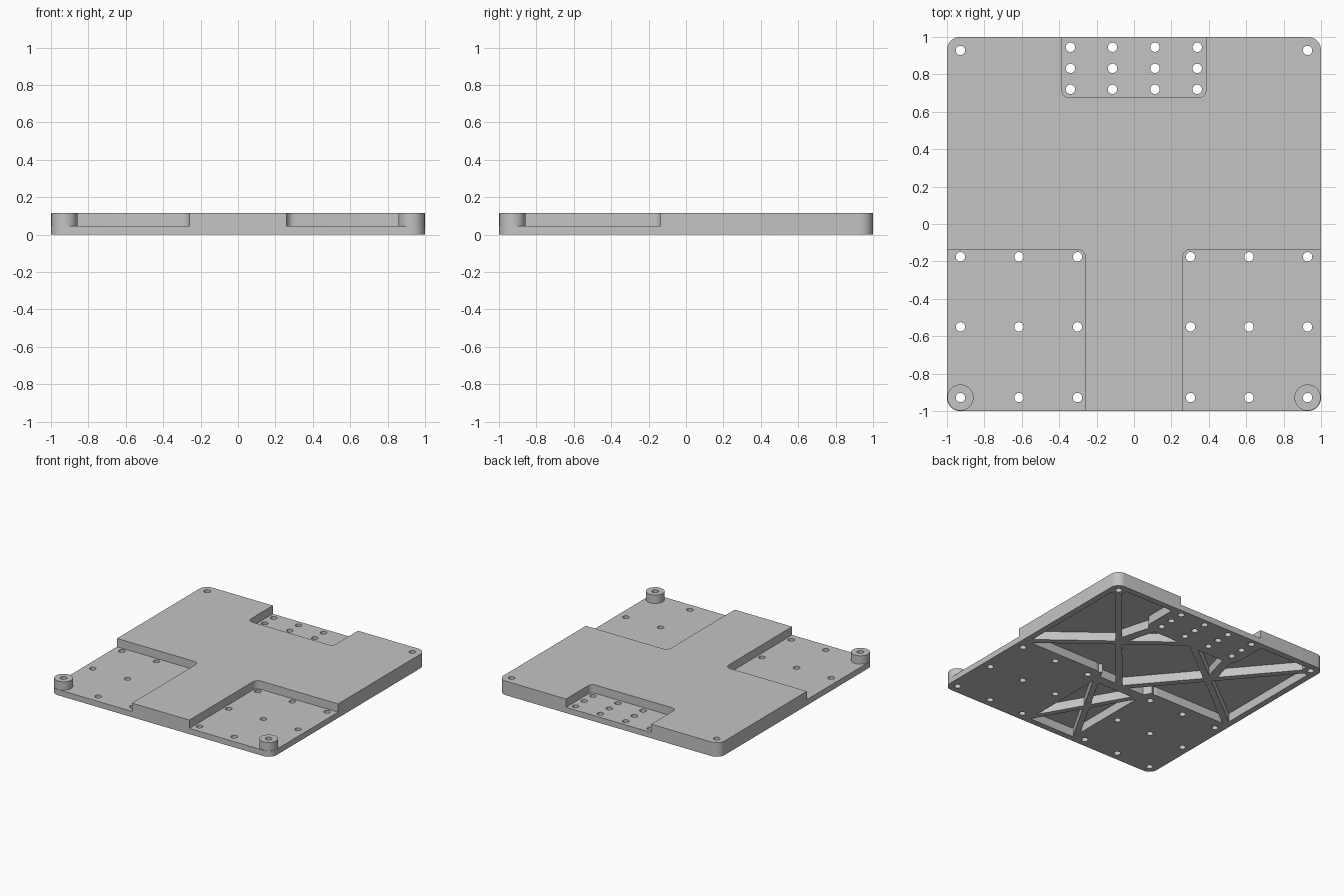
import bpy, bmesh, math
from mathutils import Vector

cube = bpy.data.objects.get("Cube")
if cube:
    bpy.data.objects.remove(cube, do_unlink=True)

HEIGHT, FLOOR, RECESS = 0.115, 0.047, 0.07
HOLE_R, BOSS_R, HOLE_POS = 0.025, 0.0698, 0.928

grey = bpy.data.materials.new("plain_grey")
grey.use_nodes = True
grey.diffuse_color = (0.55, 0.55, 0.55, 1)
grey.node_tree.nodes["Principled BSDF"].inputs["Base Color"].default_value = (0.55, 0.55, 0.55, 1)


def outline(corners, steps=8):
    """Closed outline from (x, y, fillet radius) right-angle corners."""
    pts = []
    for i, (x, y, r) in enumerate(corners):
        p = Vector((x, y))
        if not r:
            pts.append(p)
            continue
        u = (Vector(corners[i - 1][:2]) - p).normalized()
        v = (Vector(corners[(i + 1) % len(corners)][:2]) - p).normalized()
        c = p + (u + v) * r
        for k in range(steps + 1):
            t = k / steps * math.pi / 2
            pts.append(c - v * r * math.cos(t) - u * r * math.sin(t))
    return pts


def circle(x, y, r, n=32):
    return [Vector((x + r * math.cos(2 * math.pi * k / n), y + r * math.sin(2 * math.pi * k / n)))
            for k in range(n)]


def bar(a, b, width):
    a, b = Vector(a), Vector(b)
    d = (b - a).normalized()
    side = Vector((-d.y, d.x)) * width / 2
    return [a + side, a - side, b - side, b + side]


def prism(name, outlines, z0, z1):
    """One object holding a straight prism for each outline."""
    bm = bmesh.new()
    for pts in outlines:
        face = bm.faces.new([bm.verts.new((p.x, p.y, z0)) for p in pts])
        top = bmesh.ops.extrude_face_region(bm, geom=[face])["geom"]
        bmesh.ops.translate(bm, vec=(0, 0, z1 - z0),
                            verts=[g for g in top if isinstance(g, bmesh.types.BMVert)])
    bmesh.ops.recalc_face_normals(bm, faces=bm.faces)
    mesh = bpy.data.meshes.new(name)
    bm.to_mesh(mesh)
    bm.free()
    mesh.materials.append(grey)
    obj = bpy.data.objects.new(name, mesh)
    bpy.context.collection.objects.link(obj)
    return obj


def cut(target, cutter):
    """Subtract the cutter and delete it."""
    mod = target.modifiers.new("cut", 'BOOLEAN')
    mod.operation, mod.solver, mod.object = 'DIFFERENCE', 'EXACT', cutter
    bpy.context.view_layer.update()
    deps = bpy.context.evaluated_depsgraph_get()
    mesh = bpy.data.meshes.new_from_object(target.evaluated_get(deps))
    target.modifiers.clear()
    target.data = mesh
    bpy.data.objects.remove(cutter, do_unlink=True)


def mirrored(pts):
    return [Vector((-p.x, p.y)) for p in pts]


# Main plate
plate = prism("base_plate", [outline([(-1, -1, 0.07), (1, -1, 0.07), (1, 1, 0.07), (-1, 1, 0.07)])],
              0, HEIGHT)

# Stepped areas: two at the front corners, one at the back
front = outline([(0.26, -1.2, 0), (1.2, -1.2, 0), (1.2, -0.135, 0), (0.26, -0.135, 0.045)])
back = outline([(-0.385, 0.675, 0.04), (0.385, 0.675, 0.04), (0.385, 1.2, 0), (-0.385, 1.2, 0)])
cut(plate, prism("step_cutter", [front, mirrored(front), back], FLOOR, 0.3))

# Underside recess following the raised area
half = [(0.21, -0.95, 0.02), (0.21, -0.085, 0.09), (0.95, -0.085, 0.02),
        (0.95, 0.95, 0.02), (0.432, 0.95, 0.02), (0.432, 0.628, 0.08)]
left_half = [(-x, y, r) for x, y, r in reversed(half)]
recess = prism("recess_cutter", [outline(half + left_half)], -0.1, RECESS)

# Ribs and corner pads left standing in the recess
ribs = [bar((0.97, 0.975), (-0.02, -0.195), 0.05),
        bar((1.0, -0.11), (0.0, 0.67), 0.05),
        bar((0.44, 0.36), (0.34, 0.72), 0.07),
        bar((0.26, -1.0), (-0.26, -0.09), 0.045),
        circle(HOLE_POS, HOLE_POS, 0.06)]
for rib in ribs:
    for pts in (rib, mirrored(rib)):
        cut(recess, prism("rib_cutter", [pts], -0.2, 0.2))
cut(recess, prism("rib_cutter", [bar((-0.4, -0.18), (0.4, -0.18), 0.08)], -0.2, 0.2))
cut(plate, recess)

# Through holes
spots = [(x, y) for x in (-0.34, -0.115, 0.112, 0.338) for y in (0.945, 0.832, 0.72)]
spots += [(s * x, y) for s in (-1, 1) for x in (0.302, 0.615, HOLE_POS) for y in (-0.175, -0.55, -HOLE_POS)]
spots += [(s * HOLE_POS, HOLE_POS) for s in (-1, 1)]
cut(plate, prism("hole_cutter", [circle(x, y, HOLE_R) for x, y in spots], -0.3, 0.4))

# Round standoffs on the front corners
parts = [plate]
for side, s in (("left", 1), ("right", -1)):
    boss = prism(side + "_corner_boss", [circle(s * HOLE_POS, -HOLE_POS, BOSS_R)], FLOOR - 0.004, HEIGHT)
    cut(boss, prism("boss_hole_cutter", [circle(s * HOLE_POS, -HOLE_POS, HOLE_R)], -0.3, 0.4))
    parts.append(boss)

# Smooth round walls, sharp edges
bpy.ops.object.select_all(action='DESELECT')
for obj in parts:
    obj.select_set(True)
bpy.context.view_layer.objects.active = plate
bpy.ops.object.shade_smooth_by_angle(angle=math.radians(30))
